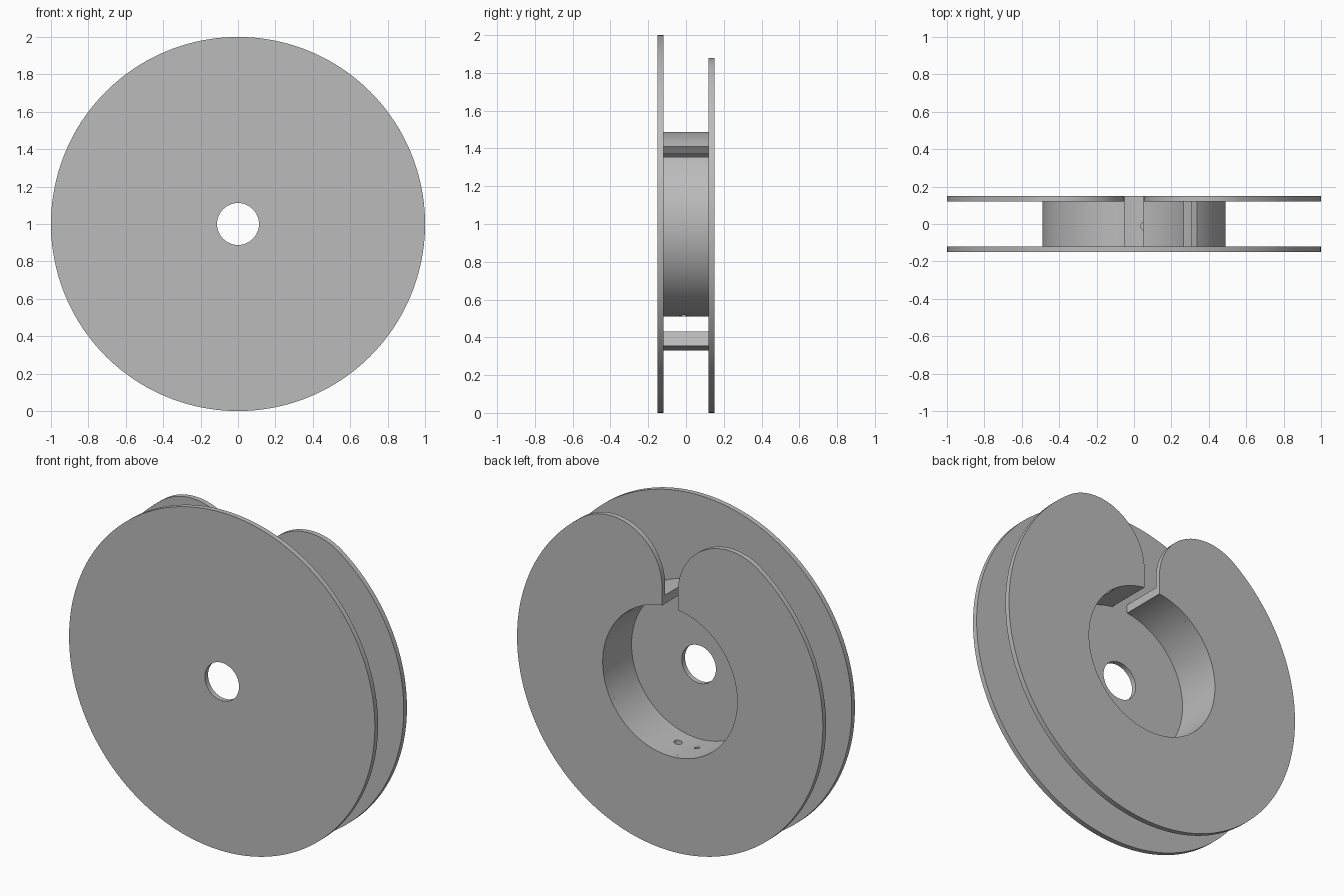
import bpy, bmesh, math
from mathutils import Matrix, Vector

if "Cube" in bpy.data.objects:
    bpy.data.objects.remove(bpy.data.objects["Cube"], do_unlink=True)

grey = bpy.data.materials.new("plain grey")
grey.use_nodes = True
colour = (0.5, 0.5, 0.5, 1)
grey.diffuse_color = colour
grey.node_tree.nodes["Principled BSDF"].inputs["Base Color"].default_value = colour

CENTRE = 1.0           # height of the spool axis
RIM, HUB, BORE = 1.0, 0.49, 0.44
INNER, OUTER = 0.12, 0.15   # flange faces
SLOT = 0.052           # half width of the slot
FILLET = 0.332         # rounding of the slot mouth


def arc(radius, start, end, steps, cx=0, cz=0):
    """Points on an arc, angles in radians from +x towards +z."""
    angles = [start + (end - start) * i / steps for i in range(steps + 1)]
    return [(cx + radius * math.cos(a), cz + radius * math.sin(a)) for a in angles]


def add_object(name, bm):
    bmesh.ops.recalc_face_normals(bm, faces=bm.faces)
    mesh = bpy.data.meshes.new(name)
    bm.to_mesh(mesh)
    bm.free()
    mesh.materials.append(grey)
    obj = bpy.data.objects.new(name, mesh)
    bpy.context.collection.objects.link(obj)
    return obj


def plate(name, outline, y0, y1):
    """Extrude an outline in the xz plane along y."""
    bm = bmesh.new()
    face = bm.faces.new([bm.verts.new((x, y0, z + CENTRE)) for x, z in outline])
    new = bmesh.ops.extrude_face_region(bm, geom=[face])["geom"]
    verts = [v for v in new if isinstance(v, bmesh.types.BMVert)]
    bmesh.ops.translate(bm, verts=verts, vec=(0, y1 - y0, 0))
    return add_object(name, bm)


def activate(obj):
    bpy.ops.object.select_all(action="DESELECT")
    obj.select_set(True)
    bpy.context.view_layer.objects.active = obj


def cut(obj, cutter):
    cutter.hide_render = True
    mod = obj.modifiers.new("cut", "BOOLEAN")
    mod.operation = "DIFFERENCE"
    mod.solver = "EXACT"
    mod.object = cutter
    activate(obj)
    bpy.ops.object.modifier_apply(modifier=mod.name)
    bpy.data.objects.remove(cutter, do_unlink=True)


def round_cutter(radius, depth, location, rotation=None):
    bm = bmesh.new()
    matrix = Matrix.Translation(location) @ (rotation or Matrix())
    bmesh.ops.create_cone(bm, cap_ends=True, segments=48, radius1=radius,
                          radius2=radius, depth=depth, matrix=matrix)
    return add_object("hole_cutter", bm)


# Front flange: full disc with an axle hole
front_flange = plate("front_flange", arc(RIM, 0, math.tau, 160)[:-1], -OUTER, -INNER)
cut(front_flange, round_cutter(0.112, 0.2, (0, -0.135, CENTRE),
                               Matrix.Rotation(math.pi / 2, 4, "X")))

# Back flange: open ring whose slot flares out to the rim in round lobes
cx = SLOT + FILLET
cz = math.sqrt((RIM - FILLET) ** 2 - cx ** 2)
lean = math.atan2(cz, cx)
mouth = arc(FILLET, math.pi, lean, 32, cx, cz)
gap = math.acos(SLOT / BORE)
outline = mouth + arc(RIM, lean, -math.pi - lean, 130)[1:-1]
outline += [(-x, z) for x, z in reversed(mouth)]
outline += arc(BORE, -math.pi - gap, gap, 96)
back_flange = plate("back_flange", outline, INNER, OUTER)

# Hub: open ring between the flanges, slotted at the top
top = math.acos(SLOT / HUB)
ring = arc(HUB, top, -math.pi - top, 128) + arc(BORE, -math.pi - gap, gap, 128)
hub = plate("hub", ring, -INNER, INNER)

# Window through the hub wall, up and to the +x side
out = Vector((0.62, 0, 0.785)).normalized()
bm = bmesh.new()
bmesh.ops.create_cube(bm, size=1)
bmesh.ops.transform(bm, verts=bm.verts, matrix=(
    Matrix.Translation(out * 0.45 + Vector((0, -0.01, CENTRE)))
    @ out.to_track_quat("Z", "Y").to_matrix().to_4x4()
    @ Matrix.Diagonal((0.28, 0.09, 0.3, 1))))
cut(hub, add_object("window_cutter", bm))

# Two small holes through the bottom of the hub
for x, radius in ((0.06, 0.023), (-0.065, 0.014)):
    cut(hub, round_cutter(radius, 0.2, (x, -0.012, CENTRE - 0.465)))

# Curved guard below the hub, joining the flanges
half, down = math.radians(15.7), -math.pi / 2
guard_outline = (arc(0.67, down - half, down + half, 24)
                 + arc(0.592, down + half, down - half, 24))
guard = plate("lower_guard", guard_outline, -INNER, INNER)

for obj in (front_flange, back_flange, hub, guard):
    activate(obj)
    bpy.ops.object.shade_smooth_by_angle(angle=math.radians(30))
